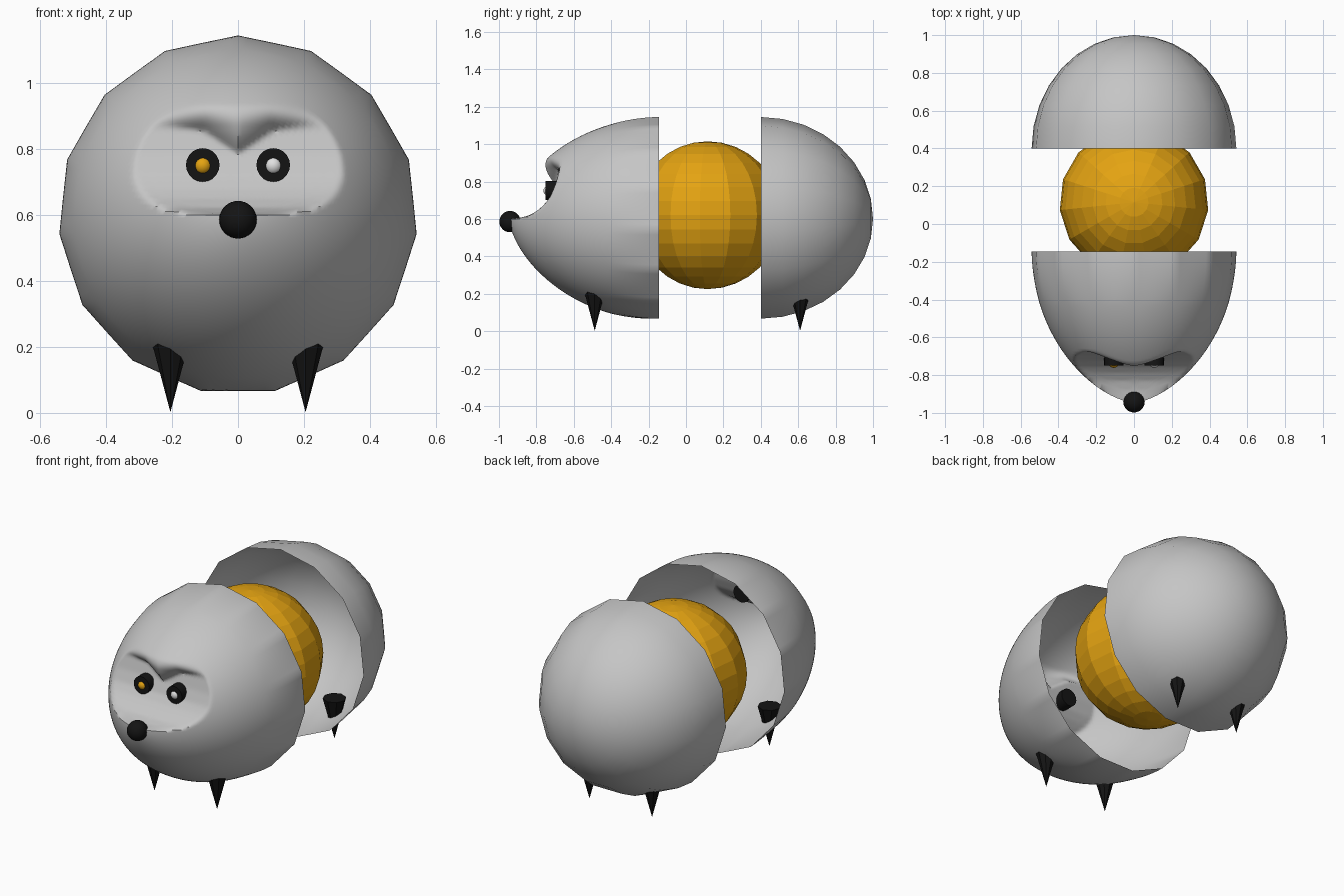
import bpy, bmesh, math
from mathutils import Matrix, Vector

if "Cube" in bpy.data.objects:
    bpy.data.objects.remove(bpy.data.objects["Cube"])

def mat(name, c):
    m = bpy.data.materials.new(name)
    m.diffuse_color = (*c, 1)
    m.use_nodes = True
    m.node_tree.nodes["Principled BSDF"].inputs["Base Color"].default_value = m.diffuse_color
    return m

GREY = mat("grey", (0.56, 0.56, 0.56))
GOLD = mat("gold", (0.78, 0.37, 0.006))
BLACK = mat("black", (0.007, 0.007, 0.007))
WHITE = mat("white", (0.75, 0.75, 0.75))
R, CZ = 0.545, 0.6          # body radius and axis height

def finish(bm, name, material, angle=None):
    bmesh.ops.recalc_face_normals(bm, faces=bm.faces)
    me = bpy.data.meshes.new(name)
    bm.to_mesh(me)
    bm.free()
    ob = bpy.data.objects.new(name, me)
    bpy.context.collection.objects.link(ob)
    me.materials.append(material)
    if angle:
        bpy.ops.object.select_all(action='DESELECT')
        ob.select_set(True)
        bpy.context.view_layer.objects.active = ob
        bpy.ops.object.shade_smooth_by_angle(angle=math.radians(angle))
    return ob

def dome(name, segs, rings, point, angle):
    """Open shell of rings closing to a pole; point(t, a) gives each vertex."""
    bm = bmesh.new()
    rows = [[bm.verts.new(point(i / rings * math.pi / 2, j / segs * math.tau))
             for j in range(segs)] for i in range(rings)]
    pole = bm.verts.new(point(math.pi / 2, 0))
    for j in range(segs):
        k = (j + 1) % segs
        for a, b in zip(rows, rows[1:]):
            bm.faces.new((a[j], a[k], b[k], b[j]))
        bm.faces.new((rows[-1][j], rows[-1][k], pole))
    return finish(bm, name, GREY, angle)

def ball(name, r, loc, material, segs, rings, angle=None):
    bm = bmesh.new()
    bmesh.ops.create_uvsphere(bm, u_segments=segs, v_segments=rings, radius=r,
                              matrix=Matrix.Translation(loc))
    return finish(bm, name, material, angle)

def cone(name, r1, r2, depth, matrix, material, segs):
    bm = bmesh.new()
    bmesh.ops.create_cone(bm, cap_ends=True, segments=segs, radius1=r1,
                          radius2=r2, depth=depth, matrix=matrix)
    return finish(bm, name, material, 30)

def lerp_table(tab, v):
    if v <= tab[0][0]:
        return tab[0][1]
    for (a, p), (b, q) in zip(tab, tab[1:]):
        if v <= b:
            return p + (q - p) * (v - a) / (b - a)
    return tab[-1][1]

# rear half shell: 15-sided dome
def rear_point(t, a):
    r = R * math.cos(t)
    return (r * math.sin(a), 0.4 + 0.6 * math.sin(t), CZ + r * math.cos(a))

dome("rear_shell", 15, 8, rear_point, 50)

# front half shell: pointed dome with a scooped face under a frowning brow
FACE = [(0.6, -0.945), (0.607, -0.88), (0.622, -0.83), (0.65, -0.787), (0.68, -0.755),
        (0.72, -0.725), (0.786, -0.697), (0.866, -0.675)]
BROW = [(0, 0.785), (0.105, 0.855), (0.24, 0.872)]

def front_point(t, a):
    step = math.tau / 15
    facet = math.cos(step / 2) / math.cos(a % step - step / 2)
    k = min(1, t / 0.35)
    r = R * max(0, math.cos(t)) ** 1.25 * (facet * (1 - k) + 0.993 * k)
    x, y, z = r * math.sin(a), -0.145 - 0.8 * math.sin(t), CZ + r * math.cos(a)
    if z > CZ + 0.001:
        carved = max(y, lerp_table(FACE, z))
        low = lerp_table(BROW, abs(x))
        s = min(1, max(0, (z - low) / (0.93 - low)))
        y = carved * (1 - s) + y * s
    return (x, y, z)

dome("front_shell", 120, 72, front_point, 40)

# core ball between the halves
ball("core", 0.395, (0, 0.115, 0.62), GOLD, 15, 16)

# nose
ball("nose", 0.057, (0, -0.941, 0.586), BLACK, 24, 16, 40)

# eyes: black sockets with one gold and one white pupil
for side, label, colour in ((-1, "right", GOLD), (1, "left", WHITE)):
    x = side * 0.107
    turn = Matrix.Rotation(math.pi / 2, 4, 'X')
    cone(label + "_eye", 0.051, 0.051, 0.08,
         Matrix.Translation((x, -0.71, 0.752)) @ turn, BLACK, 20)
    ball(label + "_pupil", 0.028, (x, -0.734, 0.75), colour, 16, 10, 40)

# four spike feet
for y, end in ((-0.488, "front"), (0.61, "rear")):
    for side, label in ((-1, "right"), (1, "left")):
        cone(f"{end}_{label}_foot", 0.0, 0.064, 0.24,
             Matrix.Translation((side * 0.205, y, 0.122)), BLACK, 8)
